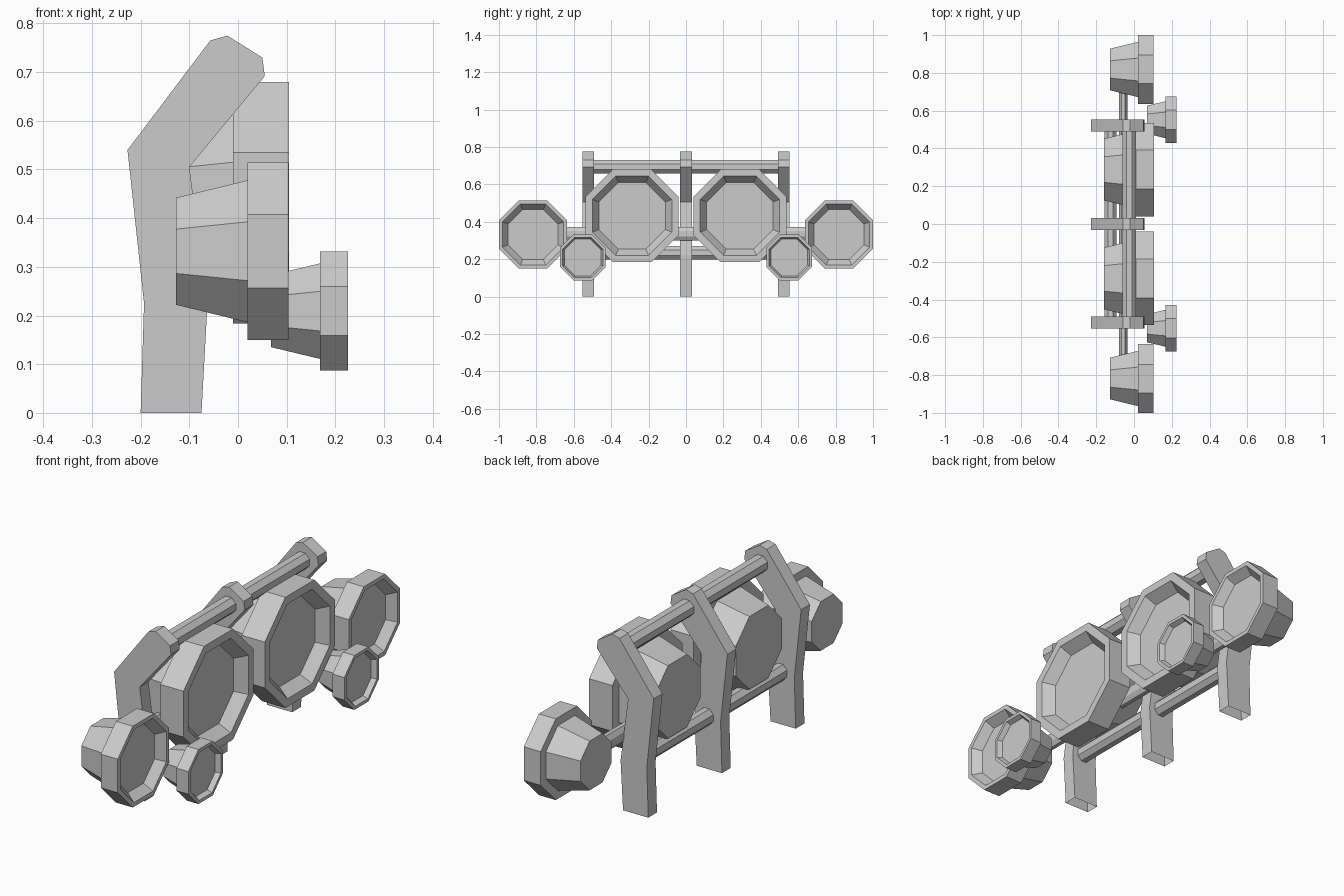
import bpy, bmesh
from math import pi, cos, sin

if "Cube" in bpy.data.objects:
    bpy.data.objects.remove(bpy.data.objects["Cube"])


def make_object(name, bm):
    bmesh.ops.recalc_face_normals(bm, faces=bm.faces)
    mesh = bpy.data.meshes.new(name)
    bm.to_mesh(mesh)
    bm.free()
    obj = bpy.data.objects.new(name, mesh)
    bpy.context.collection.objects.link(obj)
    return obj


def lamp(name, y, z, sections):
    """Octagonal lamp facing +x, lofted through (x, flat-to-centre radius)."""
    bm = bmesh.new()
    rings = []
    for x, flat in sections:
        r = flat / cos(pi / 8)
        rings.append([bm.verts.new((x, y + r * cos(pi / 8 + i * pi / 4),
                                    z + r * sin(pi / 8 + i * pi / 4))) for i in range(8)])
    for a, b in zip(rings, rings[1:]):
        for i in range(8):
            j = (i + 1) % 8
            bm.faces.new((a[i], a[j], b[j], b[i]))
    bm.faces.new(rings[0])
    bm.faces.new(rings[-1])
    make_object(name, bm)


def cross_bar(name, x, z, rx, rz, half):
    """Eight-sided bar running along y."""
    bm = bmesh.new()
    k = 1 / cos(pi / 8)
    ring = [bm.verts.new((x + k * rx * cos(pi / 8 + i * pi / 4), -half,
                          z + k * rz * sin(pi / 8 + i * pi / 4))) for i in range(8)]
    face = bm.faces.new(ring)
    ext = bmesh.ops.extrude_face_region(bm, geom=[face], use_keep_orig=True)
    bmesh.ops.translate(bm, vec=(0, 2 * half, 0),
                        verts=[v for v in ext["geom"] if isinstance(v, bmesh.types.BMVert)])
    make_object(name, bm)


# Bent upright posts, open underneath
POST = [(-0.2, 0), (-0.075, 0), (-0.063, 0.22), (-0.1, 0.505), (0.055, 0.692),
        (0.05, 0.73), (-0.022, 0.775), (-0.057, 0.765), (-0.227, 0.54), (-0.193, 0.225)]


def post(name, y):
    bm = bmesh.new()
    left = [bm.verts.new((x, y - 0.031, z)) for x, z in POST]
    right = [bm.verts.new((x, y + 0.031, z)) for x, z in POST]
    bm.faces.new(left)
    bm.faces.new(right)
    for i in range(1, len(POST)):
        j = (i + 1) % len(POST)
        bm.faces.new((left[i], left[j], right[j], right[i]))
    make_object(name, bm)


for label, y in (("left", -0.522), ("centre", 0), ("right", 0.522)):
    post("post_" + label, y)

# Horizontal bars
cross_bar("top_bar", -0.025, 0.694, 0.036, 0.036, 0.52)
cross_bar("middle_bar", -0.057, 0.335, 0.022, 0.036, 0.75)
cross_bar("lower_bar", -0.125, 0.235, 0.032, 0.036, 0.52)

# Lamps: back cone, rim, recessed lens
LARGE = [(-0.16, 0.163), (-0.01, 0.2), (-0.01, 0.248), (0.105, 0.248),
         (0.105, 0.212), (0.055, 0.178)]
MEDIUM = [(-0.127, 0.11), (0.02, 0.146), (0.02, 0.182), (0.104, 0.182),
          (0.104, 0.163), (0.065, 0.134)]
SMALL = [(0.068, 0.074), (0.168, 0.098), (0.168, 0.122), (0.226, 0.122),
         (0.226, 0.108), (0.205, 0.098)]
for label, s in (("left", -1), ("right", 1)):
    lamp("large_lamp_" + label, s * 0.288, 0.432, LARGE)
    lamp("outer_lamp_" + label, s * 0.818, 0.332, MEDIUM)
    lamp("small_lamp_" + label, s * 0.552, 0.209, SMALL)
